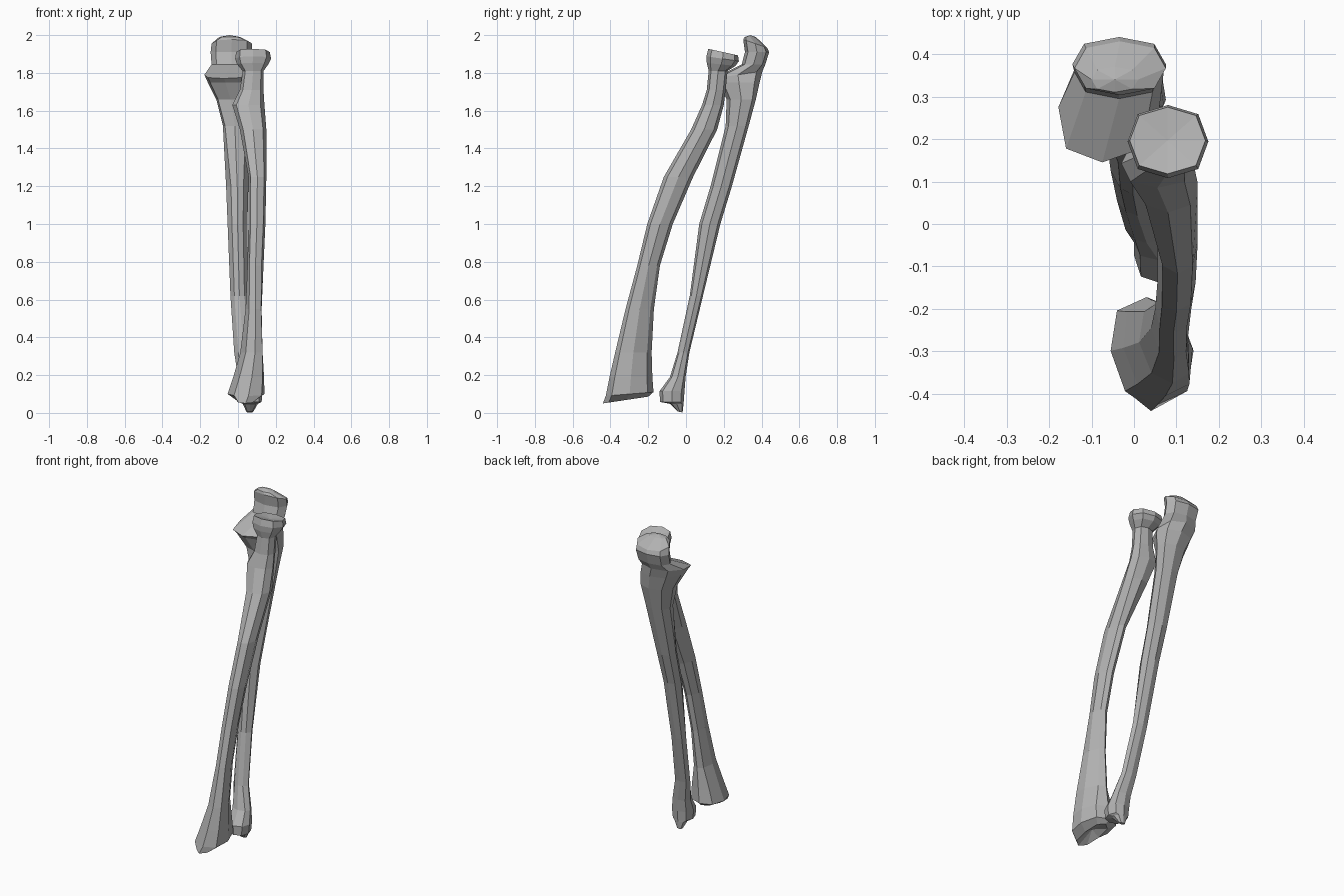
import bpy, bmesh, math

SIDES = 8

# Mid-grey bone
bone = bpy.data.materials.new("bone_grey")
bone.diffuse_color = (0.45, 0.45, 0.45, 1)


def loft(name, rows, crest, bottom_dip=0.0, top_dip=0.0):
    """Skin 8-sided rings given as (z, x0, x1, y0, y1, tilt dz/dy, skew dx/dy).
    crest = +1/-1: side (in y) where the shaft narrows to a ridge."""
    bm = bmesh.new()
    rings = []
    for z, x0, x1, y0, y1, tilt, skew in rows:
        cx, cy = (x0 + x1) / 2, (y0 + y1) / 2
        rx, ry = (x1 - x0) / 2, (y1 - y0) / 2
        ring = []
        for i in range(SIDES):
            a = 2 * math.pi * i / SIDES
            c, s = math.cos(a), math.sin(a)
            k = 1.06 if i % 2 else 1.0
            px, py = c * rx * k, s * ry * k
            if 0.3 < z < 1.5 and i % 2 and s * crest > 0:
                px *= 0.75
            ring.append(bm.verts.new((cx + px + skew * py, cy + py, z + tilt * py)))
        rings.append(ring)
    for a, b in zip(rings, rings[1:]):
        for i in range(SIDES):
            j = (i + 1) % SIDES
            bm.faces.new((a[i], a[j], b[j], b[i]))
    # fan caps with a slightly sunken joint surface
    for ring, dip in ((rings[0], bottom_dip), (rings[-1], -top_dip)):
        mid = sum((v.co for v in ring), ring[0].co * 0) / SIDES
        mid.z += dip
        hub = bm.verts.new(mid)
        for i in range(SIDES):
            bm.faces.new((ring[i], ring[(i + 1) % SIDES], hub))
    bmesh.ops.recalc_face_normals(bm, faces=bm.faces)
    mesh = bpy.data.meshes.new(name)
    bm.to_mesh(mesh)
    bm.free()
    mesh.materials.append(bone)
    obj = bpy.data.objects.new(name, mesh)
    bpy.context.collection.objects.link(obj)
    return obj


# Radius: wide wrist end, curved shaft, bump below the neck, disc head
loft("radius_bone", [
    (0.068, -0.01, 0.09, -0.44, -0.20, 0.15, 0),
    (0.10, -0.055, 0.14, -0.425, -0.172, 0.08, -0.1),
    (0.19, -0.025, 0.138, -0.405, -0.178, 0, -0.15),
    (0.32, 0.012, 0.13, -0.375, -0.182, 0, -0.2),
    (0.55, 0.04, 0.125, -0.32, -0.17, 0, -0.15),
    (0.78, 0.05, 0.135, -0.258, -0.138, 0, 0),
    (1.00, 0.055, 0.145, -0.205, -0.07, 0, 0),
    (1.25, 0.055, 0.15, -0.117, 0.038, 0, 0),
    (1.50, 0.01, 0.15, 0.027, 0.165, 0, 0),
    (1.63, -0.03, 0.14, 0.085, 0.20, 0, 0),
    (1.71, 0.01, 0.135, 0.11, 0.21, 0, 0),
    (1.81, 0.025, 0.135, 0.12, 0.22, 0, 0),
    (1.845, -0.005, 0.16, 0.11, 0.262, -0.1, 0),
    (1.875, -0.015, 0.175, 0.108, 0.28, -0.15, 0),
    (1.91, -0.01, 0.168, 0.118, 0.275, -0.22, 0),
], crest=1, bottom_dip=0.035, top_dip=0.012)

# Ulna: small wrist end with a spur, thin shaft, hooked elbow end
loft("ulna_bone", [
    (0.005, 0.045, 0.08, -0.045, -0.018, -0.2, 0),
    (0.048, 0.025, 0.105, -0.085, -0.013, 0, 0),
    (0.058, 0.005, 0.125, -0.138, -0.012, 0, 0),
    (0.115, 0.0, 0.13, -0.14, -0.008, 0, 0),
    (0.19, 0.0, 0.115, -0.085, -0.002, 0, 0),
    (0.32, -0.02, 0.08, -0.045, 0.018, 0, 0),
    (0.62, -0.04, 0.055, 0.02, 0.09, 0, 0),
    (1.00, -0.055, 0.05, 0.07, 0.182, 0, 0),
    (1.20, -0.063, 0.055, 0.13, 0.243, 0, 0),
    (1.52, -0.08, 0.065, 0.21, 0.332, 0, 0.15),
    (1.66, -0.115, 0.075, 0.215, 0.37, 0, 0.25),
    (1.75, -0.16, 0.07, 0.17, 0.39, 0, 0.2),
    (1.79, -0.178, 0.06, 0.145, 0.405, 0.15, 0.12),
    (1.845, -0.14, 0.07, 0.295, 0.42, 0, 0),
    (1.91, -0.145, 0.075, 0.312, 0.44, 0, 0),
    (1.955, -0.14, 0.075, 0.303, 0.43, -0.35, 0),
    (1.99, -0.10, 0.01, 0.31, 0.37, 0, 0),
], crest=-1, top_dip=-0.01)
